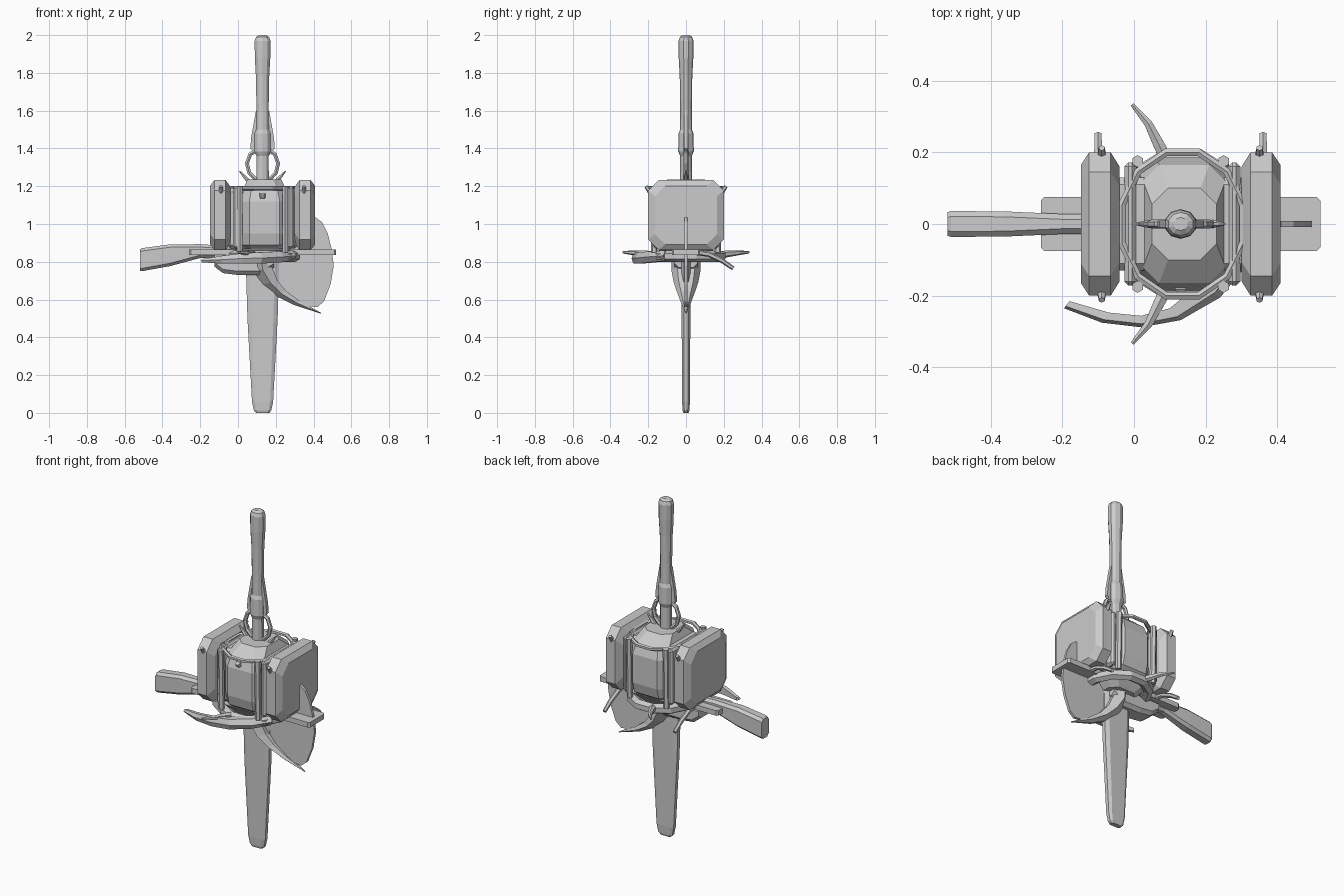
import bpy, bmesh, math
from mathutils import Vector

if "Cube" in bpy.data.objects:
    bpy.data.objects.remove(bpy.data.objects["Cube"])

CX = 0.13  # centre line of handle, drum and blade


def loft(name, rings, closed=False):
    """Skin equal-sized point rings; cap both ends unless closed."""
    bm = bmesh.new()
    vs = [[bm.verts.new(p) for p in r] for r in rings]
    n, m = len(vs), len(vs[0])
    for i in range(n if closed else n - 1):
        a, b = vs[i], vs[(i + 1) % n]
        for j in range(m):
            k = (j + 1) % m
            bm.faces.new((a[j], a[k], b[k], b[j]))
    if not closed:
        bm.faces.new(vs[0])
        bm.faces.new(vs[-1])
    bmesh.ops.recalc_face_normals(bm, faces=bm.faces)
    me = bpy.data.meshes.new(name)
    bm.to_mesh(me)
    bm.free()
    ob = bpy.data.objects.new(name, me)
    bpy.context.collection.objects.link(ob)
    return ob


def chamfer(hw, hh, c):
    """Rectangle with cut corners, centred on zero."""
    return [(hw - c, -hh), (hw, -hh + c), (hw, hh - c), (hw - c, hh),
            (-hw + c, hh), (-hw, hh - c), (-hw, -hh + c), (-hw + c, -hh)]


def box(name, x0, x1, y0, y1, z0, z1, bev=0.01):
    ob = loft(name, [[(x0, y0, z), (x1, y0, z), (x1, y1, z), (x0, y1, z)] for z in (z0, z1)])
    if bev:
        m = ob.modifiers.new("bevel", 'BEVEL')
        m.width, m.segments = bev, 1
    return ob


def tube(name, pts, radii, sides=6, closed=False):
    pts = [Vector(p) for p in pts]
    n, rings = len(pts), []
    for i, p in enumerate(pts):
        if closed:
            t = pts[(i + 1) % n] - pts[i - 1]
        else:
            t = pts[min(i + 1, n - 1)] - pts[max(i - 1, 0)]
        t.normalize()
        ref = Vector((0, 1, 0)) if abs(t.y) < 0.1 else Vector((0, 0, 1))
        u = t.cross(ref).normalized()
        v = t.cross(u)
        r = radii[i] if isinstance(radii, (list, tuple)) else radii
        rings.append([p + r * (math.cos(a) * u + math.sin(a) * v)
                      for a in (2 * math.pi * (k + .5) / sides for k in range(sides))])
    return loft(name, rings, closed)


def plate_y(name, poly, hy):
    """Flat shape in the xz plane, thickened along y."""
    return loft(name, [[(x, y, z) for x, z in poly] for y in (-hy, hy)])


# Handle with collar and rounded pommel
prof = [(1.2, .035), (1.36, .034), (1.385, .046), (1.48, .044), (1.5, .035), (1.62, .034),
        (1.78, .037), (1.88, .043), (1.97, .044), (1.99, .036), (2.0, .02)]
loft("handle", [[(CX + r * math.cos(a), .9 * r * math.sin(a), z)
                 for a in (math.pi * (k + .5) / 5 for k in range(10))] for z, r in prof])

# Fins, loops and small prongs at the handle foot
for s in (-1, 1):
    plate_y("handle_fin", [(CX + s * .03, 1.36), (CX + s * .065, 1.40), (CX + s * .06, 1.46),
                           (CX + s * .035, 1.60), (CX + s * .025, 1.6)], .01)
    tube("handle_loop", [(CX + s * x, 0, z) for x, z in
         ((.03, 1.39), (.065, 1.37), (.083, 1.32), (.07, 1.27), (.035, 1.235))], .012)
    tube("top_prong", [(CX + s * x, 0, z) for x, z in
         ((.06, 1.21), (.09, 1.245), (.122, 1.28))], [.014, .011, .004])

# Central drum
loft("drum", [[(CX + .01 + x, y, z) for x, y in chamfer(hx, hy, .045)] for z, hx, hy in
     ((.85, .10, .12), (.89, .125, .17), (.95, .125, .185), (1.12, .125, .185),
      (1.18, .115, .165), (1.235, .09, .10))])
loft("drum_foot_cap", [[(CX + x, y, z) for x, y in chamfer(h, h, .04)]
                       for z, h in ((.80, .09), (.87, .15))])
box("drum_core", -.06, .32, -.13, .13, .87, 1.19, .02)
tube("front_stud", [(CX, -.178, 1.15), (CX, -.195, 1.145)], [.022, .012], 4)

# Ribs and octagonal cheek plates on both sides
for s in (-1, 1):
    ribx = CX + .005 + s * .145
    box("drum_rib", ribx - .017, ribx + .017, -.172, .172, .87, 1.2, .012)
    rings = []
    for d, hy, hz in ((.17, .16, .15), (.195, .2, .185), (.255, .2, .185), (.278, .165, .155)):
        rings.append([(CX + s * d, y, 1.047 + z) for y, z in chamfer(hy, hz, .055)])
    loft("cheek_plate", rings)
    for e in (-1, 1):
        tube("corner_post", [(CX + s * .12, e * .168, .85), (CX + s * .12, e * .175, 1.2)], .017)
        tube("plate_clip", [(CX + s * .22, e * .19, 1.17), (CX + s * .22, e * .212, 1.2)],
             [.014, .009])


def oval(rx, ry, z, n=12):
    return [(CX + .005 + rx * math.cos(2 * math.pi * (k + .5) / n),
             ry * math.sin(2 * math.pi * (k + .5) / n), z) for k in range(n)]


# Upper hoop and lower guard ring
tube("upper_hoop", oval(.175, .207, 1.19), .012, 6, True)
tube("lower_ring", oval(.175, .19, .83), .03, 6, True)

# Cross bar under the body
loft("cross_bar", [[(CX + x, y, z) for x, y in chamfer(.39, .075, .01)] for z in (.836, .866)])

# Side grip pointing left
loft("side_grip", [[(x, y, (lo + hi) / 2 + z) for y, z in chamfer(hy, (hi - lo) / 2, .015)]
     for x, lo, hi, hy in ((-.52, .75, .865, .033), (-.51, .75, .872, .036), (-.36, .777, .892, .035),
                           (-.2, .82, .893, .028), (0, .815, .88, .026))])
loft("under_hub", [[(x, y, (lo + .84) / 2 + z) for y, z in chamfer(.06, (.84 - lo) / 2, .02)]
     for x, lo in ((-.125, .775), (-.08, .74), (0, .73), (.12, .73), (.19, .77))])

# Long lower blade with thinner edges
rings = []
for z, h, t in ((0, .035, .014), (.012, .046, .018), (.06, .056, .021), (.5, .08, .023), (.84, .09, .023)):
    rings.append([(CX - h, -t * .5, z), (CX - h * .72, -t, z), (CX + h * .72, -t, z), (CX + h, -t * .5, z),
                  (CX + h, t * .5, z), (CX + h * .72, t, z), (CX - h * .72, t, z), (CX - h, t * .5, z)])
loft("lower_blade", rings)

# Fan shaped axe blade at the right
plate_y("fan_blade", [(.2, .84), (.33, .9), (.41, 1.035), (.445, 1.01), (.475, .95), (.495, .87),
                      (.507, .78), (.49, .68), (.455, .59), (.42, .56), (.37, .565), (.28, .62), (.2, .7)], .008)

# Curved horn under the fan
rings = []
for (ox, oz), (ix, iz), h in (((.05, .80), (.2, .83), .078), ((.08, .75), (.18, .77), .078),
                              ((.13, .68), (.21, .70), .065), ((.20, .62), (.255, .645), .045),
                              ((.30, .57), (.33, .59), .025), ((.44, .525), (.44, .53), .003)):
    mx, mz = (ox + ix) / 2, (oz + iz) / 2
    rings.append([(ox, -h * .3, oz), (mx, -h, mz), (ix, -h * .6, iz),
                  (ix, h * .6, iz), (mx, h, mz), (ox, h * .3, oz)])
loft("curved_horn", rings)

# Crescent guard sweeping around the front
rings = []
for (ox, oy), (ix, iy), lo, hi in (((-.195, -.235), (-.18, -.215), .797, .815),
                                   ((-.09, -.275), (-.07, -.247), .79, .832),
                                   ((.02, -.288), (.02, -.256), .79, .845),
                                   ((.13, -.268), (.1, -.235), .79, .85),
                                   ((.24, -.205), (.19, -.16), .797, .855),
                                   ((.31, -.12), (.25, -.09), .805, .86)):
    rings.append([(ox, oy, (lo + hi) / 2), (ox * .7 + ix * .3, oy * .7 + iy * .3, hi), (ix, iy, hi),
                  (ix, iy, lo), (ox * .7 + ix * .3, oy * .7 + iy * .3, lo)])
loft("crescent_guard", rings)

# Curved spikes front and back
for s in (-1, 1):
    tube("guard_spike", [(.095, s * .17, .835), (.07, s * .22, .842), (.04, s * .28, .848),
                         (-.005, s * .333, .85)], [.02, .018, .013, .006])

# Two drooping rear pins
for x in (-.1, .36):
    tube("rear_pin", [(x, .05, .85), (x, .12, .84), (x, .19, .807), (x, .25, .765)],
         [.014, .014, .013, .011])
